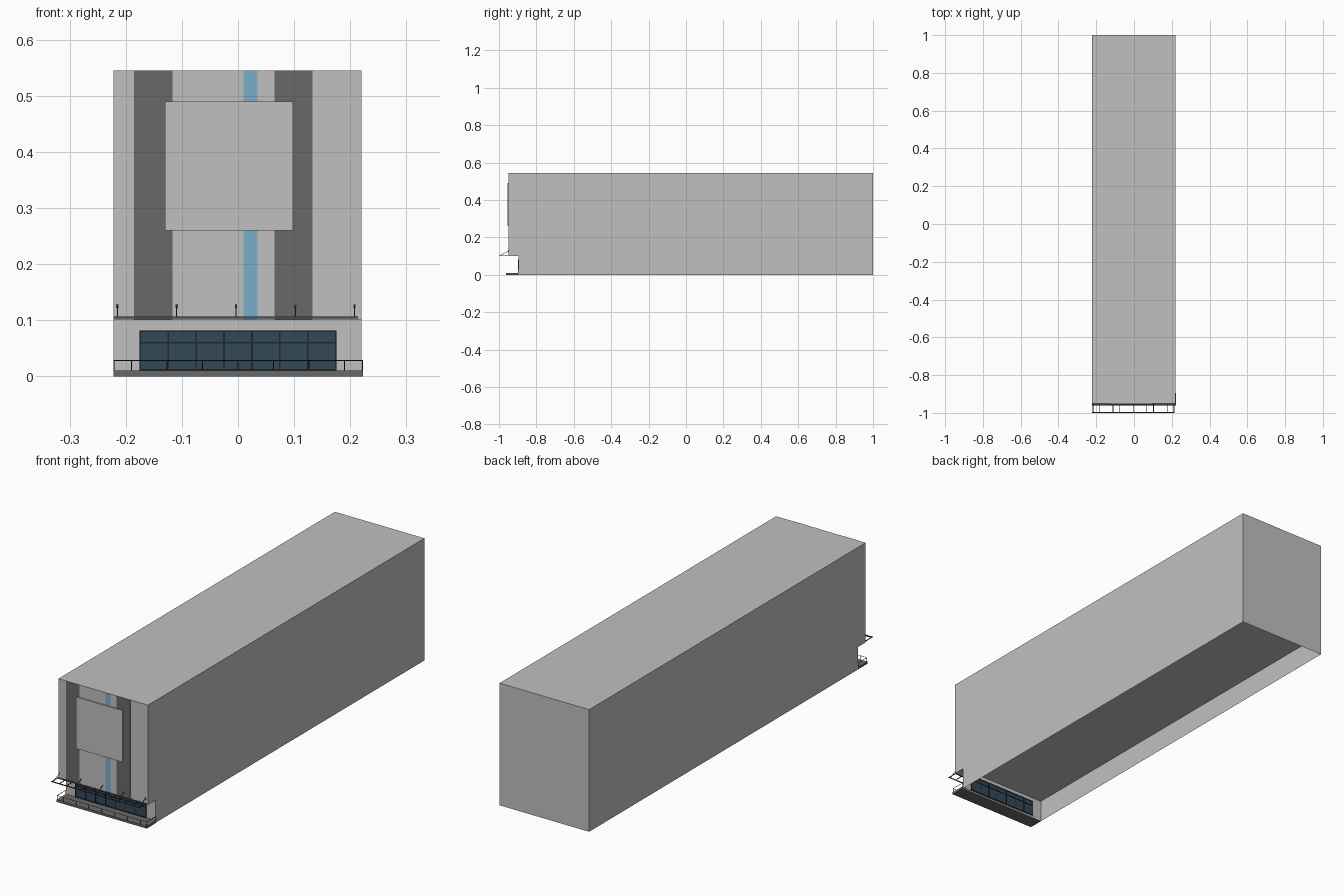
import bpy, bmesh
from mathutils import Vector

old = bpy.data.objects.get("Cube")
if old:
    bpy.data.objects.remove(old, do_unlink=True)


def material(name, r, g, b):
    m = bpy.data.materials.new(name)
    m.use_nodes = True
    m.diffuse_color = (r, g, b, 1)
    m.node_tree.nodes["Principled BSDF"].inputs["Base Color"].default_value = (r, g, b, 1)
    return m


LIGHT = material("light grey", 0.527, 0.527, 0.527)
DARK = material("dark grey", 0.141, 0.141, 0.141)
BLUE = material("sky blue", 0.195, 0.423, 0.578)
GLASS = material("dark blue glass", 0.034, 0.065, 0.098)
FRAME = material("window frame", 0.012, 0.02, 0.03)
METAL = material("canopy metal", 0.08, 0.08, 0.08)
BLACK = material("railing black", 0.02, 0.02, 0.02)


def finish(name, bm, mat):
    me = bpy.data.meshes.new(name)
    bm.to_mesh(me)
    bm.free()
    me.materials.append(mat)
    ob = bpy.data.objects.new(name, me)
    bpy.context.collection.objects.link(ob)
    return ob


def add_box(bm, xs, ys, zs):
    """Add a box given its low and high limits on each axis."""
    verts = bmesh.ops.create_cube(bm, size=1)["verts"]
    for v in verts:
        for i, (lo, hi) in enumerate((xs, ys, zs)):
            v.co[i] = lo if v.co[i] < 0 else hi


def boxes(name, mat, *limits):
    bm = bmesh.new()
    for lim in limits:
        add_box(bm, *lim)
    return finish(name, bm, mat)


def add_bar(bm, a, b, r, sides=6):
    """Add a round bar between two points."""
    a, b = Vector(a), Vector(b)
    d = b - a
    verts = bmesh.ops.create_cone(bm, cap_ends=True, segments=sides, radius1=r,
                                  radius2=r, depth=d.length)["verts"]
    rot = d.to_track_quat('Z', 'Y')
    for v in verts:
        v.co = rot @ v.co + (a + b) / 2


W0, W1 = -0.222, 0.22      # side walls
FRONT, ENTRY = -0.949, -0.895
CEIL, TOP = 0.1, 0.545

# Upper hall
boxes("upper_hall", LIGHT, ((W0, W1), (FRONT, 1), (CEIL, TOP)))

# Ground storey: thin walls, open below
bm = bmesh.new()
add_box(bm, (W0, W1), (ENTRY, 1), (0, CEIL))
bm.normal_update()
bmesh.ops.delete(bm, geom=[f for f in bm.faces if abs(f.normal.z) > 0.5],
                 context='FACES_ONLY')
finish("ground_storey_walls", bm, LIGHT)

# Facade stripes and sign panel
for name, x0, x1, mat in (("dark_stripe_a", -0.185, -0.117, DARK),
                          ("dark_stripe_b", 0.065, 0.133, DARK),
                          ("blue_stripe", 0.01, 0.035, BLUE)):
    boxes(name, mat, ((x0, x1), (FRONT - 0.001, FRONT), (CEIL, TOP)))
boxes("blank_sign_panel", LIGHT, ((-0.13, 0.098), (FRONT - 0.006, FRONT), (0.26, 0.49)))

# Entrance glazing, seen from inside too
HALF, SILL, HEAD = 0.174, 0.01, 0.082
boxes("entrance_glass", GLASS, ((-HALF, HALF), (ENTRY - 0.002, ENTRY + 0.002), (SILL, HEAD)))
bm = bmesh.new()
depth = (ENTRY - 0.004, ENTRY + 0.004)
t = 0.0015
for i in range(8):
    x = -HALF + i * 2 * HALF / 7
    add_box(bm, (x - t, x + t), depth, (SILL, HEAD))
for z in (SILL + t, 0.06, HEAD - t):
    add_box(bm, (-HALF, HALF), depth, (z - t, z + t))
finish("entrance_mullions", bm, FRAME)

# Paved step in front of the entrance
S0, S1, STEP = -0.222, 0.223, -0.962
boxes("entrance_step", DARK, ((S0, S1), (STEP, ENTRY), (0, 0.01)))

# Step railing: front run, returns at both ends, posts
bm = bmesh.new()
x0, x1, y, top, r = S0 + 0.001, S1 - 0.001, STEP + 0.002, 0.028, 0.001
add_bar(bm, (x0, y, top), (x1, y, top), r)
for x in (x0, x1):
    add_bar(bm, (x, y, top), (x, ENTRY, top), r)
    add_bar(bm, (x, ENTRY - 0.002, 0.01), (x, ENTRY - 0.002, top), r)
for x in [x0, x1] + [-0.19 + i * 0.0633 for i in range(7)]:
    add_bar(bm, (x, y, 0.01), (x, y, top), r)
finish("step_railing", bm, BLACK)

# Open canopy: two long rails joined by cross bars
C0, C1, CZ, h = W0, 0.214, 0.105, 0.0017
bm = bmesh.new()
for y in (-0.998, -0.956):
    add_box(bm, (C0, C1), (y - h, y + h), (CZ - h, CZ + h))
for i in range(13):
    x = C0 + h + i * (C1 - C0 - 2 * h) / 12
    add_box(bm, (x - h / 2, x + h / 2), (-0.998, FRONT), (CZ - h, CZ + h))
finish("canopy_frame", bm, METAL)

# Canopy stays with wall anchors
bm = bmesh.new()
for i in range(5):
    x = -0.215 + i * 0.1057
    add_bar(bm, (x, -0.994, CZ), (x, FRONT, 0.126), 0.0011)
    add_box(bm, (x - 0.002, x + 0.002), (FRONT - 0.002, FRONT), (0.122, 0.129))
finish("canopy_stays", bm, METAL)
